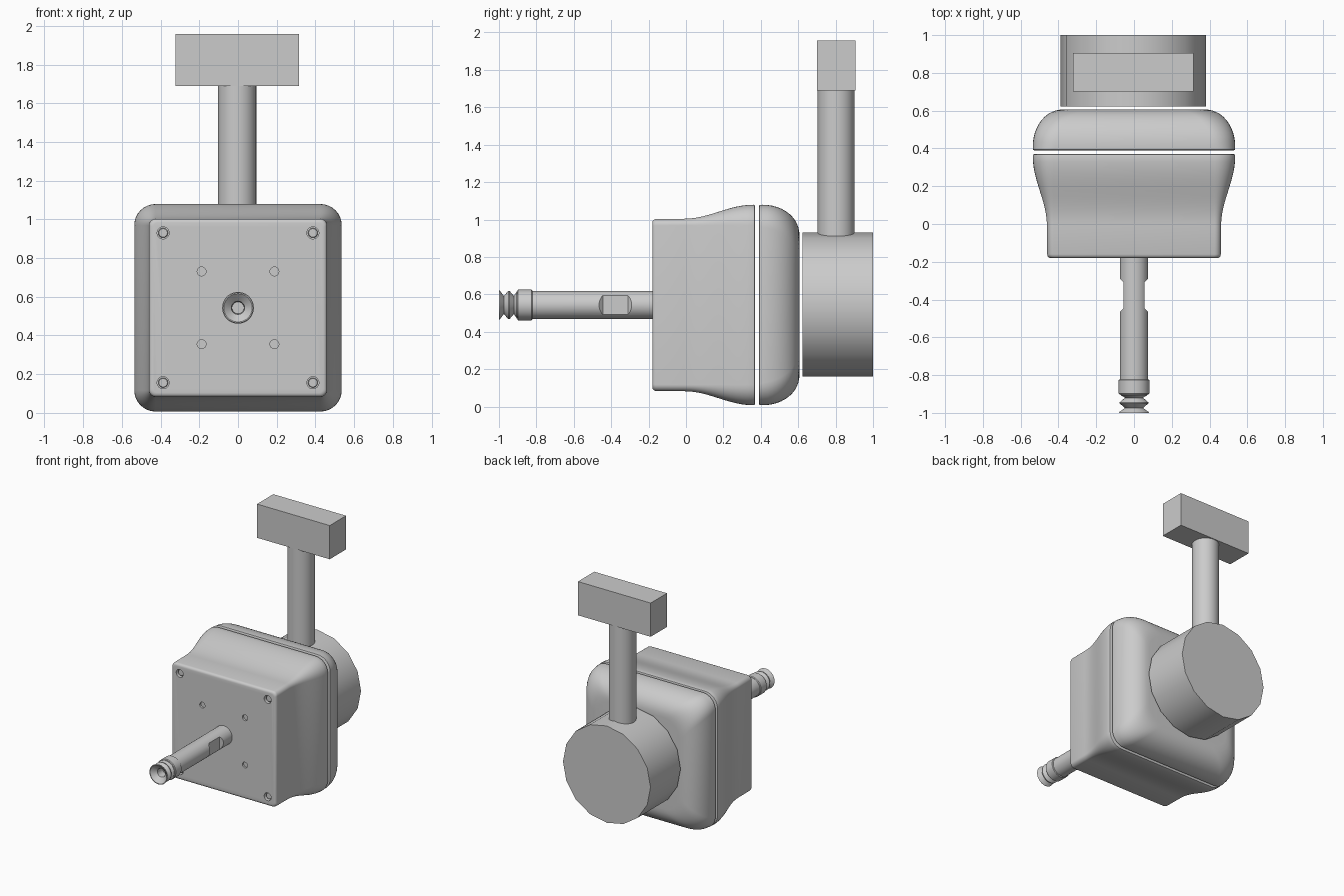
import bpy, bmesh, math
from mathutils import Matrix, Vector

if "Cube" in bpy.data.objects:
    bpy.data.objects.remove(bpy.data.objects["Cube"])

CZ = 0.543          # height of the main axis


def finish(name, bm, angle=35):
    bmesh.ops.recalc_face_normals(bm, faces=bm.faces)
    me = bpy.data.meshes.new(name)
    bm.to_mesh(me)
    bm.free()
    ob = bpy.data.objects.new(name, me)
    bpy.context.collection.objects.link(ob)
    smooth(ob, angle)
    return ob


def smooth(ob, angle=35):
    bpy.ops.object.select_all(action='DESELECT')
    ob.select_set(True)
    bpy.context.view_layer.objects.active = ob
    bpy.ops.object.shade_smooth_by_angle(angle=math.radians(angle))


def skin(bm, rings, closed=False):
    n = len(rings[0])
    pairs = list(zip(rings, rings[1:] + rings[:1])) if closed else list(zip(rings, rings[1:]))
    for a, b in pairs:
        for i in range(n):
            j = (i + 1) % n
            bm.faces.new((a[i], a[j], b[j], b[i]))
    if not closed:
        bm.faces.new(rings[0])
        bm.faces.new(rings[-1])


# loft of rounded squares along y: (y, half size, corner radius)
def rounded_loft(name, sections, seg=8):
    bm = bmesh.new()
    rings = []
    for y, h, r in sections:
        ring = []
        for k, (sx, sz) in enumerate(((1, 1), (-1, 1), (-1, -1), (1, -1))):
            for i in range(seg + 1):
                a = math.pi / 2 * (k + i / seg)
                ring.append(bm.verts.new((sx * (h - r) + r * math.cos(a), y,
                                          CZ + sz * (h - r) + r * math.sin(a))))
        rings.append(ring)
    skin(bm, rings)
    return finish(name, bm)


# solid of revolution around the main y axis: (y, radius)
def turned(name, profile, x=0, z=CZ, n=40, closed=False, angle=35, phase=0):
    bm = bmesh.new()
    rings = [[bm.verts.new((x + r * math.cos(2 * math.pi * (i + phase) / n), y,
                            z + r * math.sin(2 * math.pi * (i + phase) / n)))
              for i in range(n)] for y, r in profile]
    skin(bm, rings, closed)
    return finish(name, bm, angle)


def cut(target, cutters):
    for c in cutters:
        m = target.modifiers.new("cut", 'BOOLEAN')
        m.operation = 'DIFFERENCE'
        m.solver = 'EXACT'
        m.object = c
        c.hide_render = True
        bpy.ops.object.select_all(action='DESELECT')
        target.select_set(True)
        bpy.context.view_layer.objects.active = target
        bpy.ops.object.modifier_apply(modifier=m.name)
        bpy.data.objects.remove(c)
    smooth(target)


# front housing: straight nose, then an S-curve flare to the seam
secs = [(-0.18, 0.44, 0.025), (-0.178, 0.45, 0.03), (-0.171, 0.457, 0.033),
        (-0.16, 0.46, 0.035)]
for i in range(13):
    t = i / 12
    s = math.sin(t * math.pi / 2) ** 2
    secs.append((-0.01 + 0.37 * t, 0.461 + 0.075 * s, 0.035 + 0.075 * s))
secs += [(0.367, 0.534, 0.109), (0.37, 0.528, 0.105)]
housing = rounded_loft("front_housing", secs)

# rear cover: domed cap
secs = [(0.39, 0.529, 0.105), (0.394, 0.535, 0.11)]
for i in range(13):
    a = math.pi / 2 * i / 12
    secs.append((0.41 + 0.197 * math.sin(a), 0.365 + 0.171 * math.cos(a) ** 0.9 if i < 12 else 0.365,
                 0.12 + 0.02 * math.sin(a)))
rounded_loft("rear_cover", secs)

# screw holes and mounting holes in the front face
holes = []
for sx in (-1, 1):
    for sz in (-1, 1):
        x, z = sx * 0.387, CZ + sz * 0.387
        holes.append(turned("hole_cutter", [(-0.2, 0.031), (-0.15, 0.031)], x, z, 24))
        turned("corner_screw", [(-0.165, 0.022), (-0.162, 0.025), (-0.145, 0.025)], x, z, 24)
        holes.append(turned("hole_cutter", [(-0.2, 0.023), (-0.165, 0.023)],
                            sx * 0.188, CZ + sz * 0.188, 24))
cut(housing, holes)

# stem with two wrench flats
stem = turned("stem", [(-0.83, 0.075), (-0.17, 0.075)], n=48)
flats = []
for s in (-1, 1):
    bm = bmesh.new()
    rings = [[bm.verts.new((s * x, y, CZ + dz)) for x, y in
              ((0.055, -0.445), (0.055, -0.31), (0.095, -0.27), (0.095, -0.485))]
             for dz in (-0.1, 0.1)]
    skin(bm, rings)
    flats.append(finish("flat_cutter", bm))
cut(stem, flats)

# collar and bellows suction cup with hollow mouth
turned("stem_collar", [(-0.902, 0.06), (-0.902, 0.077), (-0.897, 0.082),
                       (-0.827, 0.082), (-0.822, 0.077), (-0.822, 0.06)])
turned("suction_cup", [(-0.895, 0.072), (-0.905, 0.072), (-0.92, 0.048), (-0.944, 0.076),
                       (-0.950, 0.076), (-0.974, 0.048), (-0.995, 0.077), (-1.0, 0.079),
                       (-1.0, 0.073), (-0.965, 0.034), (-0.89, 0.03), (-0.88, 0.004)],
       angle=25)

# rear drum
turned("rear_drum", [(0.622, 0.385), (1.0, 0.385)], x=-0.003, z=0.545, n=16)

# vertical post
bm = bmesh.new()
bmesh.ops.create_cone(bm, cap_ends=True, segments=32, radius1=0.099, radius2=0.099, depth=0.80,
                      matrix=Matrix.Translation((-0.004, 0.802, 1.29)))
finish("post", bm)

# top block
bm = bmesh.new()
bmesh.ops.create_cube(bm, size=1, matrix=Matrix.Translation((-0.004, 0.804, 1.823))
                      @ Matrix.Diagonal((0.64, 0.205, 0.268, 1)))
finish("top_block", bm)
